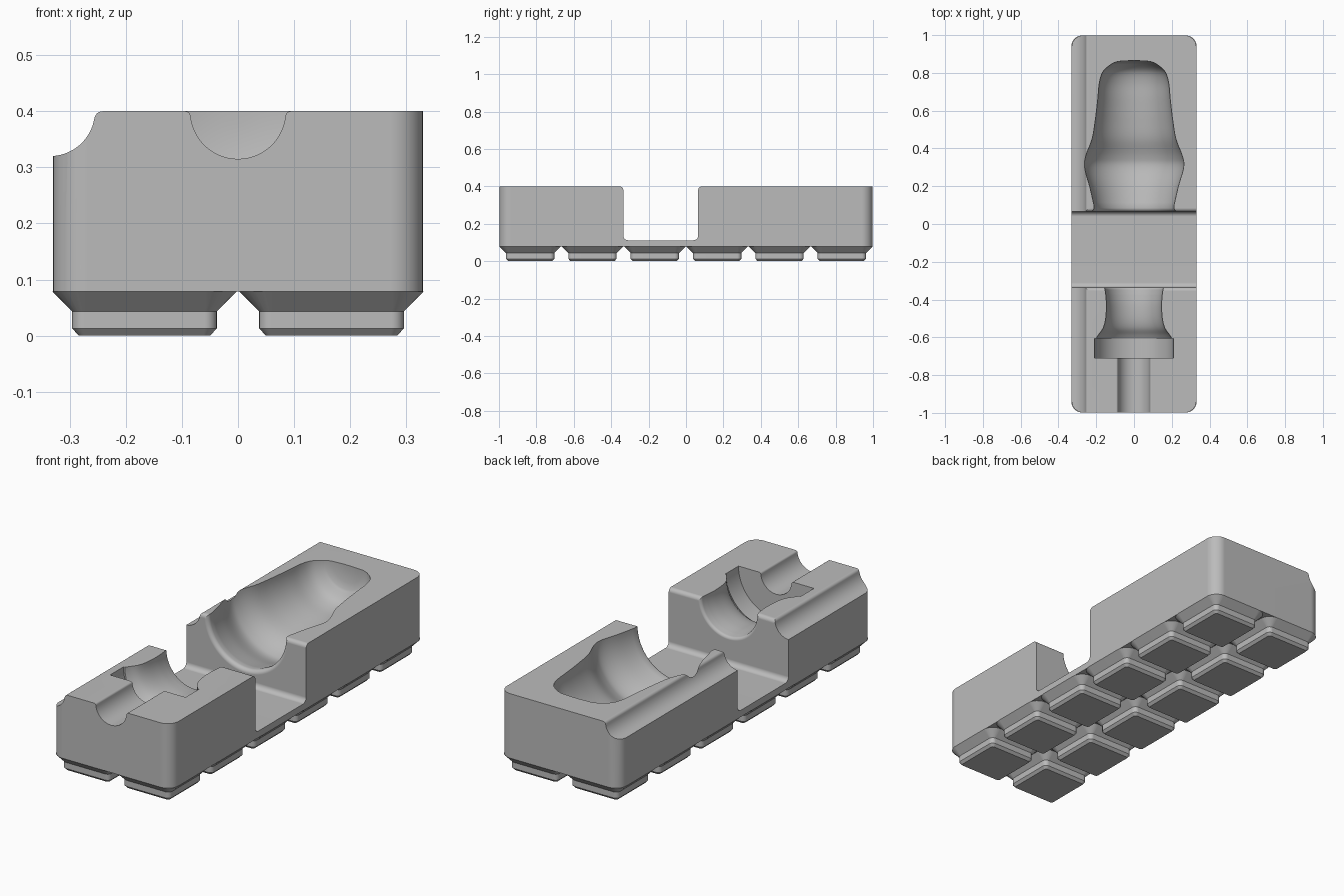
import bpy, bmesh, math
from mathutils import Vector

if "Cube" in bpy.data.objects:
    bpy.data.objects.remove(bpy.data.objects["Cube"], do_unlink=True)

TOP, BASE = 0.4, 0.079
PITCH = 1 / 3

grey = bpy.data.materials.new("plain grey")
grey.use_nodes = True
grey.diffuse_color = (0.5, 0.5, 0.5, 1)
grey.node_tree.nodes["Principled BSDF"].inputs["Base Color"].default_value = grey.diffuse_color


def arc(cx, cy, r, start, end, steps=8):
    angles = [math.radians(start + (end - start) * i / steps) for i in range(steps + 1)]
    return [(cx + r * math.cos(a), cy + r * math.sin(a)) for a in angles]


def rounded_rect(hx, hy, r, steps=8):
    pts = []
    for i, (sx, sy) in enumerate([(1, 1), (-1, 1), (-1, -1), (1, -1)]):
        pts += arc(sx * (hx - r), sy * (hy - r), r, i * 90, i * 90 + 90, steps)
    return pts


def loft(name, rings):
    """Closed skin through rings of 3D points, capped at both ends."""
    bm = bmesh.new()
    loops = [[bm.verts.new(p) for p in ring] for ring in rings]
    n = len(loops[0])
    for a, b in zip(loops, loops[1:]):
        for i in range(n):
            j = (i + 1) % n
            bm.faces.new((a[i], a[j], b[j], b[i]))
    bm.faces.new(loops[0])
    bm.faces.new(loops[-1])
    bmesh.ops.recalc_face_normals(bm, faces=bm.faces)
    mesh = bpy.data.meshes.new(name)
    bm.to_mesh(mesh)
    bm.free()
    mesh.materials.append(grey)
    obj = bpy.data.objects.new(name, mesh)
    bpy.context.collection.objects.link(obj)
    return obj


def lathe(name, profile, n=96):
    """Revolve (y, radius) points about the axis lying in the top face."""
    angles = [(i + 0.5) * math.tau / n for i in range(n)]
    return loft(name, [[(r * math.cos(a), y, TOP + r * math.sin(a)) for a in angles]
                       for y, r in profile])


def smooth_curve(pts, steps=5):
    p = [Vector(q) for q in [pts[0]] + pts + [pts[-1]]]
    out = []
    for a, b, c, d in zip(p, p[1:], p[2:], p[3:]):
        for i in range(steps):
            t = i / steps
            q = 0.5 * (2 * b + (c - a) * t + (2 * a - 5 * b + 4 * c - d) * t ** 2
                       + (3 * b - a - 3 * c + d) * t ** 3)
            out.append(tuple(q))
    return out + [pts[-1]]


def trough(name, cx, r, f, y0, y1):
    """Round channel along y with its upper edges rounded by f."""
    dx = math.sqrt((r + f) ** 2 - f ** 2)
    a = math.degrees(math.asin(f / (r + f)))
    pts = [(cx + dx, TOP + 0.1)]
    pts += arc(cx + dx, TOP - f, f, 90, 180 - a, 6)
    pts += arc(cx, TOP, r, -a, a - 180, 28)[1:-1]
    pts += arc(cx - dx, TOP - f, f, a, 90, 6)
    pts.append((cx - dx, TOP + 0.1))
    return loft(name, [[(x, y, z) for x, z in pts] for y in (y0, y1)])


# Main block
body = loft("body", [[(x, y, z) for x, y in rounded_rect(0.33, 0.998, 0.06)]
                     for z in (BASE, TOP)])

# Cross slot with rounded lips and floor corners
back, front, floor, lip, cove = 0.065, -0.335, 0.112, 0.02, 0.025
slot = [(back + lip, TOP + 0.1)]
slot += arc(back + lip, TOP - lip, lip, 90, 180)
slot += arc(back - cove, floor + cove, cove, 0, -90)
slot += arc(front + cove, floor + cove, cove, -90, -180)
slot += arc(front - lip, TOP - lip, lip, 0, 90)
slot.append((front - lip, TOP + 0.1))
cutters = [loft("slot_cutter", [[(x, y, z) for y, z in slot] for x in (-0.5, 0.5)])]

# Long groove in one upper edge, and the narrow channel at the front
cutters.append(trough("groove_cutter", -0.335, 0.08, 0.015, -1.2, 1.2))
cutters.append(trough("channel_cutter", 0, 0.085, 0.01, -1.2, -0.66))

# Large rounded hollow at the back
hollow = [(0.03, 0.232)] + [(y, r) for y, r in arc(0.085, 0.232, 0.02, 180, 270)]
hollow += smooth_curve([(0.1, 0.212), (0.2, 0.235), (0.3, 0.263), (0.36, 0.256),
                        (0.45, 0.222), (0.55, 0.205), (0.66, 0.192), (0.75, 0.183),
                        (0.81, 0.162), (0.85, 0.115)])
hollow += [(0.861, 0.085), (0.865, 0.02)]
cutters.append(lathe("hollow_cutter", hollow))

# Waisted neck hollow and the wider collar pocket
neck = [(-0.3, 0.168)] + arc(-0.35, 0.168, 0.015, 0, -90)
neck += smooth_curve([(-0.37, 0.15), (-0.43, 0.146), (-0.5, 0.15), (-0.55, 0.163),
                      (-0.585, 0.187), (-0.605, 0.2)])
neck.append((-0.65, 0.2))
cutters.append(lathe("neck_cutter", neck))
cutters.append(lathe("collar_cutter", [(-0.605, 0.208), (-0.71, 0.208)]))

bpy.context.view_layer.objects.active = body
for cutter in cutters:
    cutter.hide_render = True
    mod = body.modifiers.new("cut", "BOOLEAN")
    mod.operation = "DIFFERENCE"
    mod.solver = "EXACT"
    mod.object = cutter
    bpy.ops.object.modifier_apply(modifier=mod.name)
    bpy.data.objects.remove(cutter, do_unlink=True)

# Stepped feet in a two by six grid: height, half width, corner radius
steps = [(0, 0.117, 0.012), (0.013, 0.129, 0.022), (0.043, 0.129, 0.022), (BASE, 0.165, 0.058)]
parts = [body]
for row in range(6):
    for side, cx in (("right", -PITCH / 2), ("left", PITCH / 2)):
        cy = (row - 2.5) * PITCH
        parts.append(loft(f"foot_{side}_{row + 1}",
                          [[(cx + x, cy + y, z) for x, y in rounded_rect(h, h, r, 6)]
                           for z, h, r in steps]))

# Smooth curved walls, keep crisp edges
for obj in parts:
    bpy.ops.object.select_all(action="DESELECT")
    obj.select_set(True)
    bpy.context.view_layer.objects.active = obj
    bpy.ops.object.shade_smooth_by_angle(angle=math.radians(28))
    weighted = obj.modifiers.new("even_shading", "WEIGHTED_NORMAL")
    weighted.keep_sharp = True
